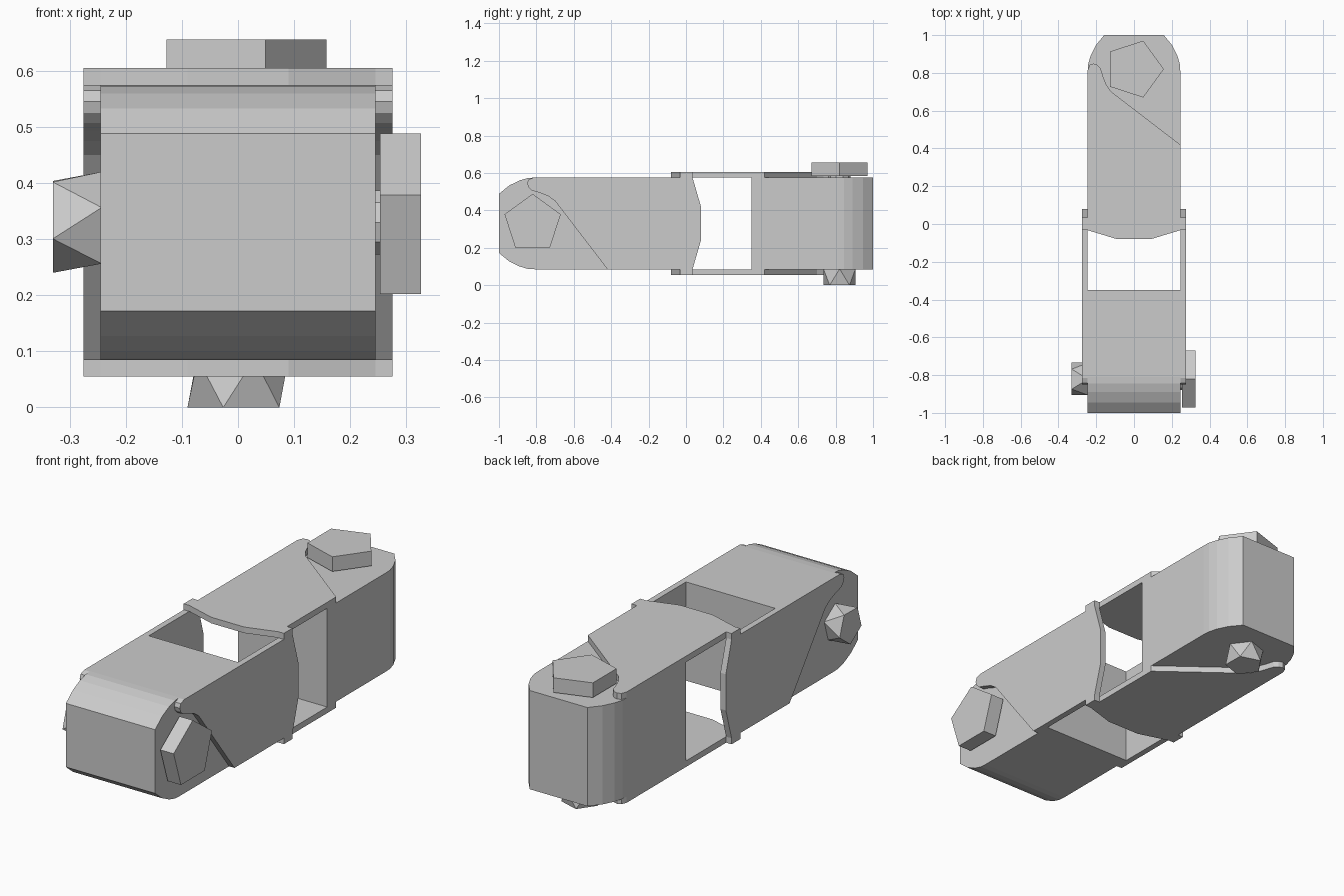
import bpy, bmesh
from math import sin, cos, radians

if "Cube" in bpy.data.objects:
    bpy.data.objects.remove(bpy.data.objects["Cube"])

ZC = 0.33  # height of the centre line

# Local coordinates: a = along the pin, u = along the link, w = across.
def front(a, u, w):
    return (a, u, w + ZC)

def back(a, u, w):
    return (w, -u, a + ZC)

def back_flipped(a, u, w):
    return (-w, -u, a + ZC)

def make(name, verts, faces, place):
    bm = bmesh.new()
    vs = [bm.verts.new(place(*v)) for v in verts]
    for f in faces:
        bm.faces.new([vs[i] for i in f])
    bmesh.ops.recalc_face_normals(bm, faces=bm.faces)
    me = bpy.data.meshes.new(name)
    bm.to_mesh(me)
    bm.free()
    ob = bpy.data.objects.new(name, me)
    bpy.context.collection.objects.link(ob)
    return ob

def extrude(name, profile, a0, a1, place):
    n = len(profile)
    verts = [(a, u, w) for a in (a0, a1) for u, w in profile]
    faces = [list(range(n)), list(range(n, 2 * n))]
    faces += [[i, (i + 1) % n, n + (i + 1) % n, n + i] for i in range(n)]
    return make(name, verts, faces, place)

def ngon(n, r, start):
    return [(-0.82 - r * cos(radians(start + 360 * i / n)),
             r * sin(radians(start + 360 * i / n))) for i in range(n)]

# End block profile, rounded at the tip
half = [(-0.35, 0.245), (-0.81, 0.245), (-0.845, 0.243), (-0.89, 0.23),
        (-0.945, 0.203), (-1.0, 0.158)]
block = half + [(u, -w) for u, w in reversed(half)]

# Hooked cheek plate: diagonal cut, hook, then the bowed inner end
hook = [(-0.42, -0.245), (-0.70, 0.12), (-0.735, 0.145), (-0.78, 0.163), (-0.825, 0.177),
        (-0.843, 0.195), (-0.849, 0.215), (-0.842, 0.235), (-0.815, 0.245)]
bow = [(0.08, 0.09), (0.08, -0.09)]
plate = hook + [(0.035, 0.245)] + bow + [(0.035, -0.245)]
# The back plates have corner tabs that close the square ring
tab_plate = hook + [(-0.035, 0.245), (-0.035, 0.275), (0.033, 0.275), (0.033, 0.245)] + bow \
    + [(0.033, -0.245), (0.033, -0.275), (-0.035, -0.275), (-0.035, -0.245)]

for side, pl, pl_plate, shape in (("front", front, front, plate),
                                  ("back", back, back_flipped, tab_plate)):
    extrude(side + "_block", block, -0.245, 0.245, pl)
    for s, tag in ((1, "a"), (-1, "b")):
        extrude(f"{side}_cheek_plate_{tag}", shape, s * 0.245, s * 0.275, pl_plate)
    # Five-sided bolt head on a short shank
    extrude(side + "_bolt_head", ngon(5, 0.158, 90), 0.253, 0.326, pl)
    extrude(side + "_bolt_shank", ngon(10, 0.06, 0), 0.24, 0.255, pl)
    # Faceted nut on the opposite side: a twisted pentagon
    outer, inner = ngon(5, 0.09, -19), ngon(5, 0.09, 17)
    verts = [(-0.33, u, w) for u, w in outer] + [(-0.243, u, w) for u, w in inner]
    faces = [[0, 1, 2, 3, 4], [5, 6, 7, 8, 9]]
    for i in range(5):
        j = (i + 1) % 5
        faces += [[i, j, 5 + i], [j, 5 + j, 5 + i]]
    make(side + "_nut", verts, faces, pl)
